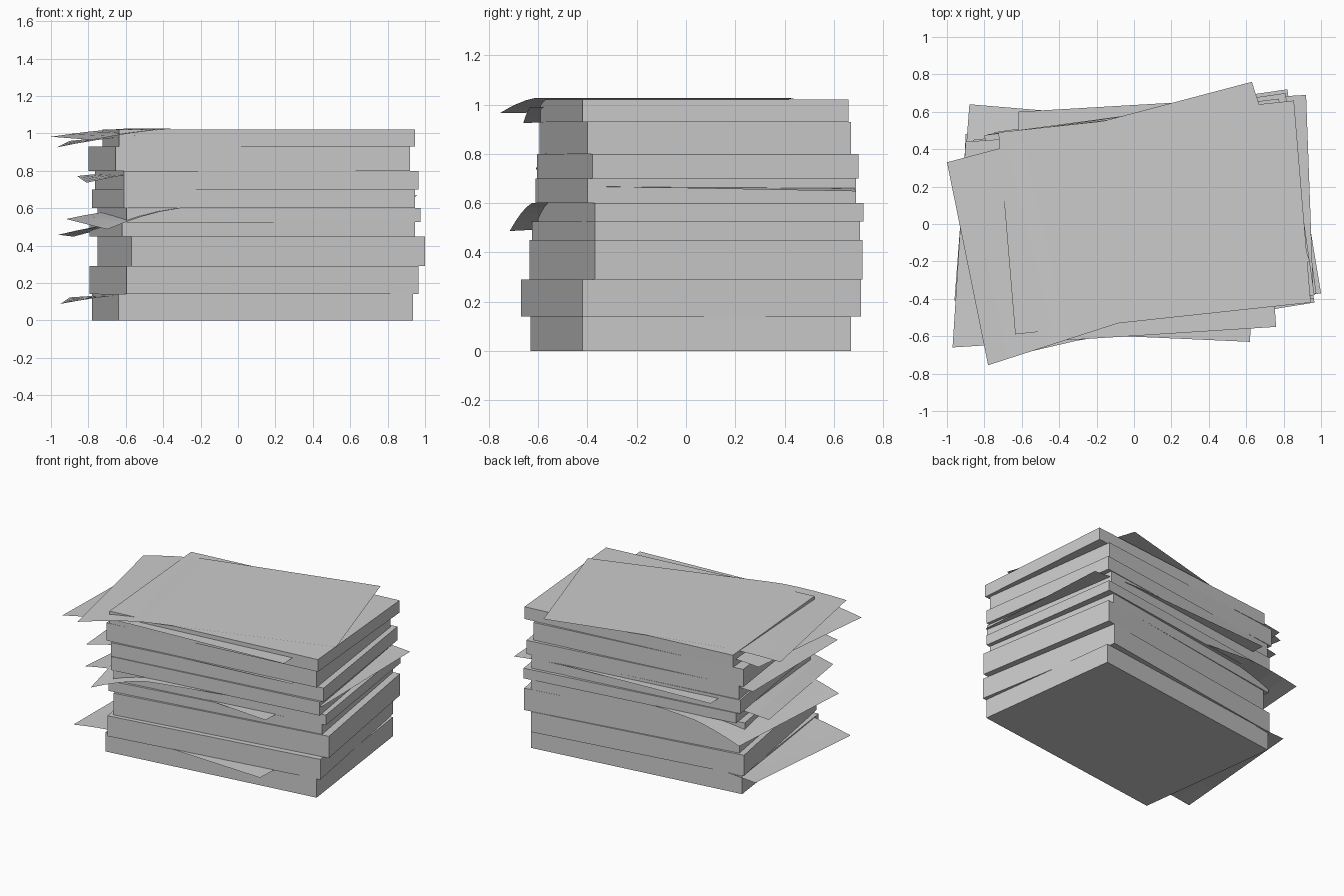
import bpy

paper = bpy.data.materials.new("paper_grey")
paper.diffuse_color = (0.6, 0.6, 0.6, 1)


def add_mesh(name, verts, faces):
    me = bpy.data.meshes.new(name)
    me.from_pydata(verts, [], faces)
    me.materials.append(paper)
    me.update()
    ob = bpy.data.objects.new(name, me)
    bpy.context.collection.objects.link(ob)
    return ob


def ream(name, z0, z1, fl, fr, back):
    """Thick block of paper: front edge from fl to fr, pushed back by a vector."""
    plan = [fl, fr, (fr[0] + back[0], fr[1] + back[1]), (fl[0] + back[0], fl[1] + back[1])]
    v = [(x, y, z) for z in (z0, z1) for x, y in plan]
    f = [(3, 2, 1, 0), (4, 5, 6, 7)] + [(i, (i + 1) % 4, (i + 1) % 4 + 4, i + 4) for i in range(4)]
    add_mesh(name, v, f)


def sheet(name, z, fl, fr, br, bl, drop_front, drop_back, right_end=False):
    """Loose sheet: bilinear grid whose end droops past the pile."""
    nx, ny, bend = 16, 4, 0.27
    v, f = [], []
    for j in range(ny + 1):
        t = j / ny
        for i in range(nx + 1):
            s = i / nx
            p = [(fl[k] * (1 - s) + fr[k] * s) * (1 - t) + (bl[k] * (1 - s) + br[k] * s) * t
                 for k in (0, 1)]
            e = 1 - s if right_end else s
            w = max(0, 1 - e / bend) ** 1.5
            v.append((p[0], p[1], z - w * (drop_front * (1 - t) + drop_back * t)))
    for j in range(ny):
        for i in range(nx):
            a = j * (nx + 1) + i
            f.append((a, a + 1, a + nx + 2, a + nx + 1))
    add_mesh(name, v, f)


# Thick blocks, bottom to top: z0, z1, front left, front right, back offset
reams = [
    (0.00, 0.14, (-0.64, -0.63), (0.935, -0.42), (-0.14, 1.09)),
    (0.14, 0.29, (-0.595, -0.67), (0.965, -0.42), (-0.20, 1.13)),
    (0.29, 0.45, (-0.57, -0.635), (1.00, -0.37), (-0.18, 1.085)),
    (0.45, 0.525, (-0.62, -0.625), (0.945, -0.37), (-0.175, 1.075)),
    (0.525, 0.60, (-0.595, -0.60), (0.975, -0.37), (-0.155, 1.09)),
    (0.60, 0.70, (-0.61, -0.61), (0.945, -0.40), (-0.17, 1.09)),
    (0.70, 0.80, (-0.61, -0.605), (0.965, -0.38), (-0.155, 1.08)),
    (0.80, 0.93, (-0.655, -0.595), (0.92, -0.40), (-0.145, 1.07)),
    (0.93, 1.02, (-0.635, -0.59), (0.945, -0.42), (-0.09, 1.08)),
]
for n, r in enumerate(reams):
    ream(f"paper_block_{n + 1}", *r)

# Loose sheets slipped between the blocks, drooping on the left
sheet("loose_sheet_1", 0.143, (-0.95, -0.56), (0.62, -0.63), (0.67, 0.45), (-0.90, 0.48), 0.055, 0.02)
sheet("loose_sheet_2", 0.528, (-0.96, -0.41), (0.60, -0.54), (0.68, 0.51), (-0.88, 0.64), 0.07, 0.08)
sheet("loose_sheet_3", 0.602, (-0.70, -0.715), (0.84, -0.36), (0.62, 0.68), (-0.92, 0.35), 0.115, 0.06)
sheet("loose_sheet_4", 0.802, (-0.81, -0.61), (0.75, -0.45), (0.66, 0.62), (-0.86, 0.45), 0.066, 0.03)
sheet("loose_sheet_5", 0.99, (-0.97, -0.66), (0.76, -0.55), (0.68, 0.55), (-0.90, 0.44), 0.065, 0.03)
# Sheet sticking out on the back right
sheet("loose_sheet_right", 0.678, (-0.58, -0.47), (0.96, -0.40), (0.92, 0.69), (-0.62, 0.60), 0.01, 0.03, True)
# Sheet lying on top
sheet("top_sheet", 1.027, (-0.78, -0.755), (0.94, -0.20), (0.63, 0.76), (-1.00, 0.33), 0.062, 0.045)
